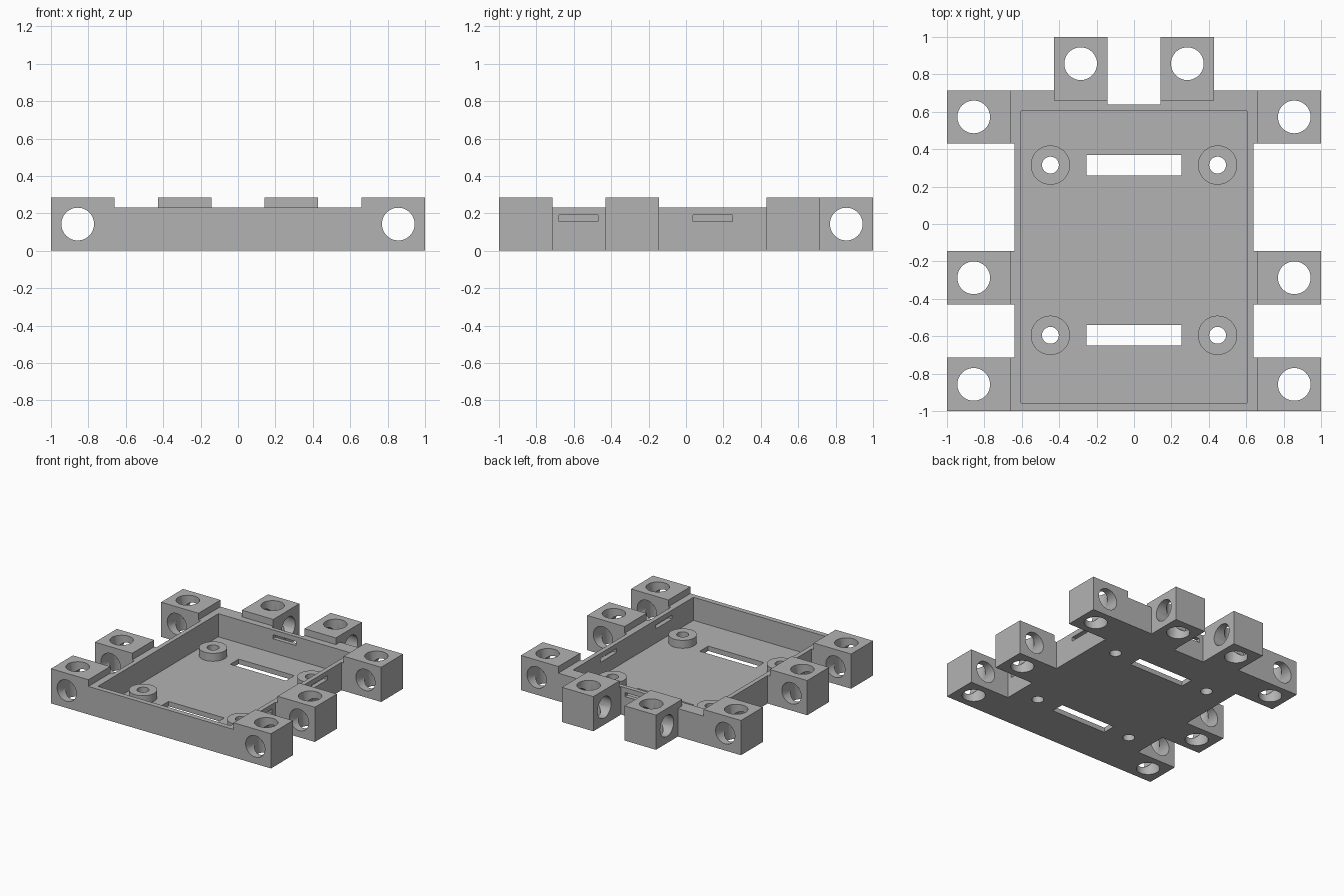
import bpy, bmesh, math
from mathutils import Matrix, Vector

cube = bpy.data.objects.get("Cube")
if cube:
    bpy.data.objects.remove(cube, do_unlink=True)

grey = bpy.data.materials.new("plain grey")
grey.use_nodes = True
COLOUR = (0.45, 0.45, 0.45, 1)
grey.diffuse_color = COLOUR
grey.node_tree.nodes["Principled BSDF"].inputs["Base Color"].default_value = COLOUR

TRAY_H, LUG_H, LUG_W, FLOOR = 0.23, 0.285, 0.285, 0.04
MID = LUG_H / 2
HOLE_R = 0.0875


def finish(name, bm):
    bmesh.ops.recalc_face_normals(bm, faces=bm.faces)
    mesh = bpy.data.meshes.new(name)
    bm.to_mesh(mesh)
    bm.free()
    mesh.materials.append(grey)
    obj = bpy.data.objects.new(name, mesh)
    bpy.context.collection.objects.link(obj)
    return obj


def box(name, x0, x1, y0, y1, z0, z1):
    bm = bmesh.new()
    size = Vector((x1 - x0, y1 - y0, z1 - z0))
    centre = Vector((x0 + x1, y0 + y1, z0 + z1)) / 2
    bmesh.ops.create_cube(bm, size=1, matrix=Matrix.LocRotScale(centre, None, size))
    return finish(name, bm)


def cylinder(name, centre, radius, depth, axis="Z"):
    turn = {"X": Matrix.Rotation(math.pi / 2, 4, "Y"),
            "Y": Matrix.Rotation(math.pi / 2, 4, "X"), "Z": Matrix()}[axis]
    bm = bmesh.new()
    bmesh.ops.create_cone(bm, cap_ends=True, segments=48, radius1=radius, radius2=radius,
                          depth=depth, matrix=Matrix.Translation(centre) @ turn)
    return finish(name, bm)


def prism(name, outline, z0, z1):
    bm = bmesh.new()
    face = bm.faces.new([bm.verts.new((x, y, z0)) for x, y in outline])
    top = bmesh.ops.extrude_face_region(bm, geom=[face], use_keep_orig=True)["geom"]
    bmesh.ops.translate(bm, vec=(0, 0, z1 - z0),
                        verts=[v for v in top if isinstance(v, bmesh.types.BMVert)])
    return finish(name, bm)


def cut(obj, cutters):
    # Apply the cutters one after another, then remove them
    for cutter in cutters:
        cutter.hide_render = True
        mod = obj.modifiers.new("cut", "BOOLEAN")
        mod.operation, mod.solver, mod.object = "DIFFERENCE", "EXACT", cutter
        bpy.context.view_layer.objects.active = obj
        bpy.ops.object.modifier_apply(modifier=mod.name)
        bpy.data.objects.remove(cutter, do_unlink=True)


def smooth(obj):
    bpy.ops.object.select_all(action="DESELECT")
    obj.select_set(True)
    bpy.context.view_layer.objects.active = obj
    bpy.ops.object.shade_smooth_by_angle(angle=math.radians(30))


# Tray body with short necks where the lugs join
SIDE_LUGS = {"front": -1.0, "middle": -0.43, "back": 0.43}
half = []
for y in SIDE_LUGS.values():
    half += [(0.64, y), (0.66, y), (0.66, y + LUG_W), (0.64, y + LUG_W)]
half = half[1:-1] + [(0.427, 0.715), (0.427, 0.66), (0.142, 0.66), (0.142, 0.64)]
outline = half + [(-x, y) for x, y in reversed(half)]
tray = prism("tray", outline, 0, TRAY_H)

standoff_spots = [(x, y) for x in (-0.447, 0.447) for y in (-0.595, 0.315)]
cutters = [box("cavity", -0.603, 0.603, -0.958, 0.605, FLOOR, 0.5)]
# Strap slots in the floor
for y in (-0.595, 0.315):
    cutters.append(box("floor_slot", -0.253, 0.253, y - 0.055, y + 0.055, -0.1, 0.1))
# Thin slots in the left and back walls
for y in (-0.575, 0.143):
    cutters.append(box("wall_slot", 0.58, 0.7, y - 0.105, y + 0.105, 0.157, 0.19))
cutters.append(box("back_slot", -0.105, 0.105, 0.58, 0.7, 0.157, 0.19))
# Screw holes
for x, y in standoff_spots:
    cutters.append(cylinder("screw_hole", (x, y, 0), 0.045, 0.3))
cut(tray, cutters)
smooth(tray)

# Screw standoffs
for i, (x, y) in enumerate(standoff_spots):
    post = cylinder(f"standoff_{i + 1}", (x, y, (FLOOR + 0.105) / 2), 0.105, 0.105 - FLOOR)
    cut(post, [cylinder("bore", (x, y, 0.05), 0.045, 0.4)])
    smooth(post)


def lug(name, x0, x1, y0, y1, hole, axis):
    block = box(name, x0, x1, y0, y1, 0, LUG_H)
    cut(block, [cylinder("bore", (*hole, MID), HOLE_R, 1, "Z"),
                cylinder("cross_bore", (*hole, MID), HOLE_R, 0.5, axis)])
    smooth(block)


# Connector lugs, each with an upright and a cross bore
for side, s in (("left", 1), ("right", -1)):
    for place, y in SIDE_LUGS.items():
        x0, x1 = sorted((s * 0.66, s))
        lug(f"{place}_{side}_lug", x0, x1, y, y + LUG_W, (s * 0.857, y + LUG_W / 2), "Y")
    x0, x1 = sorted((s * 0.142, s * 0.427))
    lug(f"rear_{side}_lug", x0, x1, 0.66, 1, (s * 0.285, 0.857), "X")
